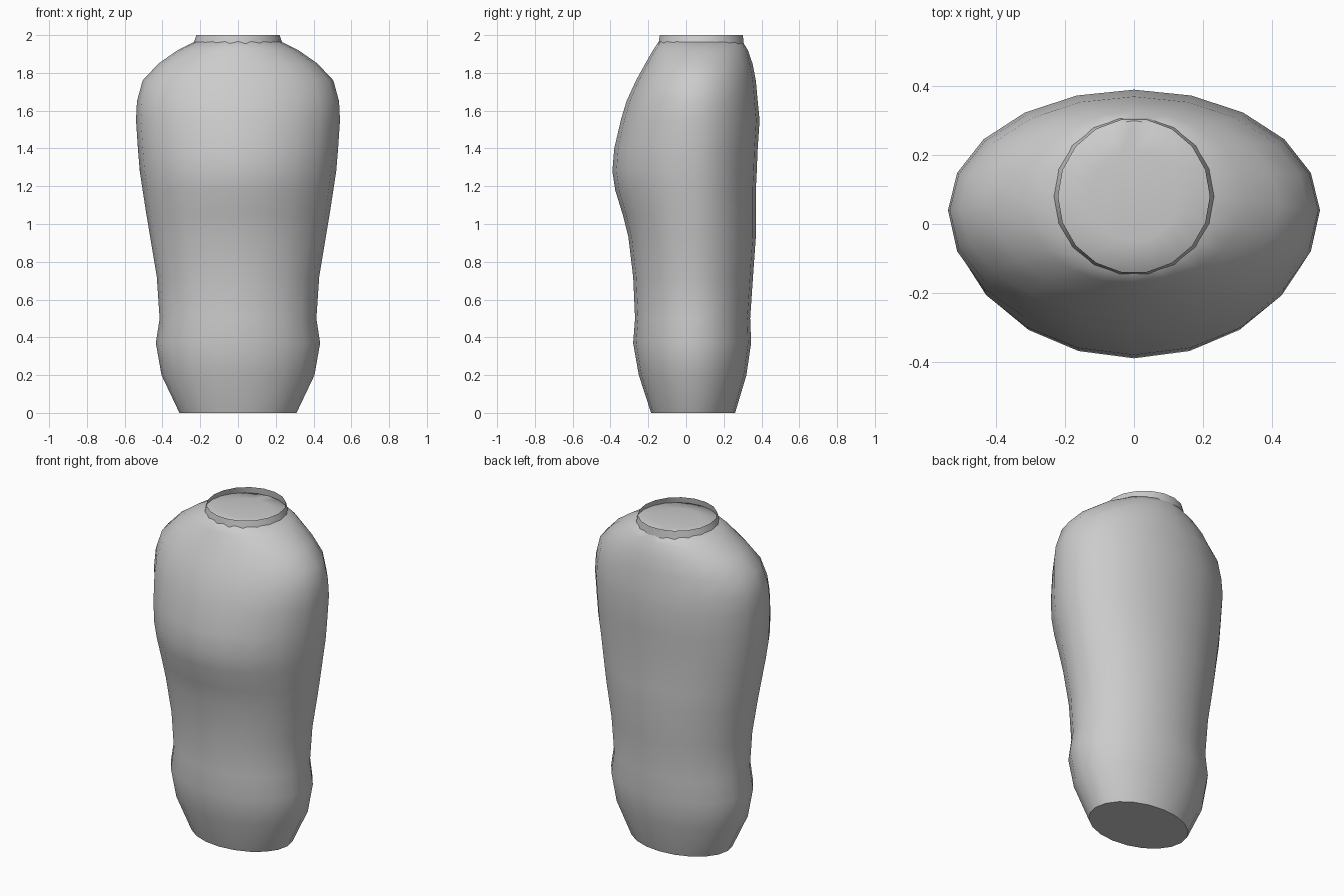
import bpy
import bmesh
from math import sin, cos, pi, radians

default = bpy.data.objects.get("Cube")
if default:
    bpy.data.objects.remove(default)

grey = bpy.data.materials.new("light_grey")
grey.use_nodes = True
colour = (0.6, 0.6, 0.6, 1)
grey.diffuse_color = colour
grey.node_tree.nodes["Principled BSDF"].inputs["Base Color"].default_value = colour


def loft(name, sections, sides, start, cap_bottom=False, dome=None):
    """Skin horizontal rings given as (z, half width, front y, centre y, back y)."""
    bm = bmesh.new()
    rings = []
    for z, width, front, centre, back in sections:
        ring = []
        for i in range(sides):
            a = start + 2 * pi * i / sides
            depth = back - centre if sin(a) > 0 else centre - front
            ring.append(bm.verts.new((width * cos(a), centre + depth * sin(a), z)))
        rings.append(ring)
    for low, high in zip(rings, rings[1:]):
        for i in range(sides):
            j = (i + 1) % sides
            bm.faces.new((low[i], low[j], high[j], high[i]))
    if cap_bottom:
        bm.faces.new(rings[0][::-1])
    if dome:
        tip = bm.verts.new(dome)
        for i in range(sides):
            bm.faces.new((rings[-1][i], rings[-1][(i + 1) % sides], tip))
    mesh = bpy.data.meshes.new(name)
    bm.to_mesh(mesh)
    bm.free()
    mesh.materials.append(grey)
    obj = bpy.data.objects.new(name, mesh)
    bpy.context.collection.objects.link(obj)
    bpy.ops.object.select_all(action="DESELECT")
    obj.select_set(True)
    bpy.context.view_layer.objects.active = obj
    bpy.ops.object.shade_smooth_by_angle(angle=radians(50))
    return obj


# Torso: hem, hips, waist, chest, shoulders and collar
torso = [
    (0.00, 0.31, -0.185, 0.04, 0.26),
    (0.20, 0.405, -0.25, 0.04, 0.32),
    (0.37, 0.435, -0.28, 0.04, 0.345),
    (0.50, 0.415, -0.27, 0.04, 0.34),
    (0.72, 0.43, -0.28, 0.04, 0.355),
    (0.93, 0.465, -0.305, 0.04, 0.37),
    (1.05, 0.485, -0.335, 0.04, 0.37),
    (1.18, 0.505, -0.375, 0.04, 0.37),
    (1.28, 0.52, -0.39, 0.04, 0.375),
    (1.40, 0.53, -0.38, 0.04, 0.38),
    (1.55, 0.54, -0.345, 0.04, 0.39),
    (1.65, 0.535, -0.315, 0.04, 0.38),
    (1.76, 0.505, -0.265, 0.045, 0.37),
    (1.85, 0.42, -0.215, 0.055, 0.352),
    (1.92, 0.32, -0.175, 0.07, 0.328),
    (1.965, 0.23, -0.145, 0.08, 0.30),
    (1.975, 0.13, -0.05, 0.08, 0.21),
]
loft("torso", torso, 20, pi / 2, cap_bottom=True, dome=(0, 0.08, 1.98))

# Open collar band
collar = [
    (1.95, 0.237, -0.15, 0.08, 0.31),
    (2.00, 0.22, -0.142, 0.08, 0.305),
]
loft("collar_band", collar, 18, 0)
